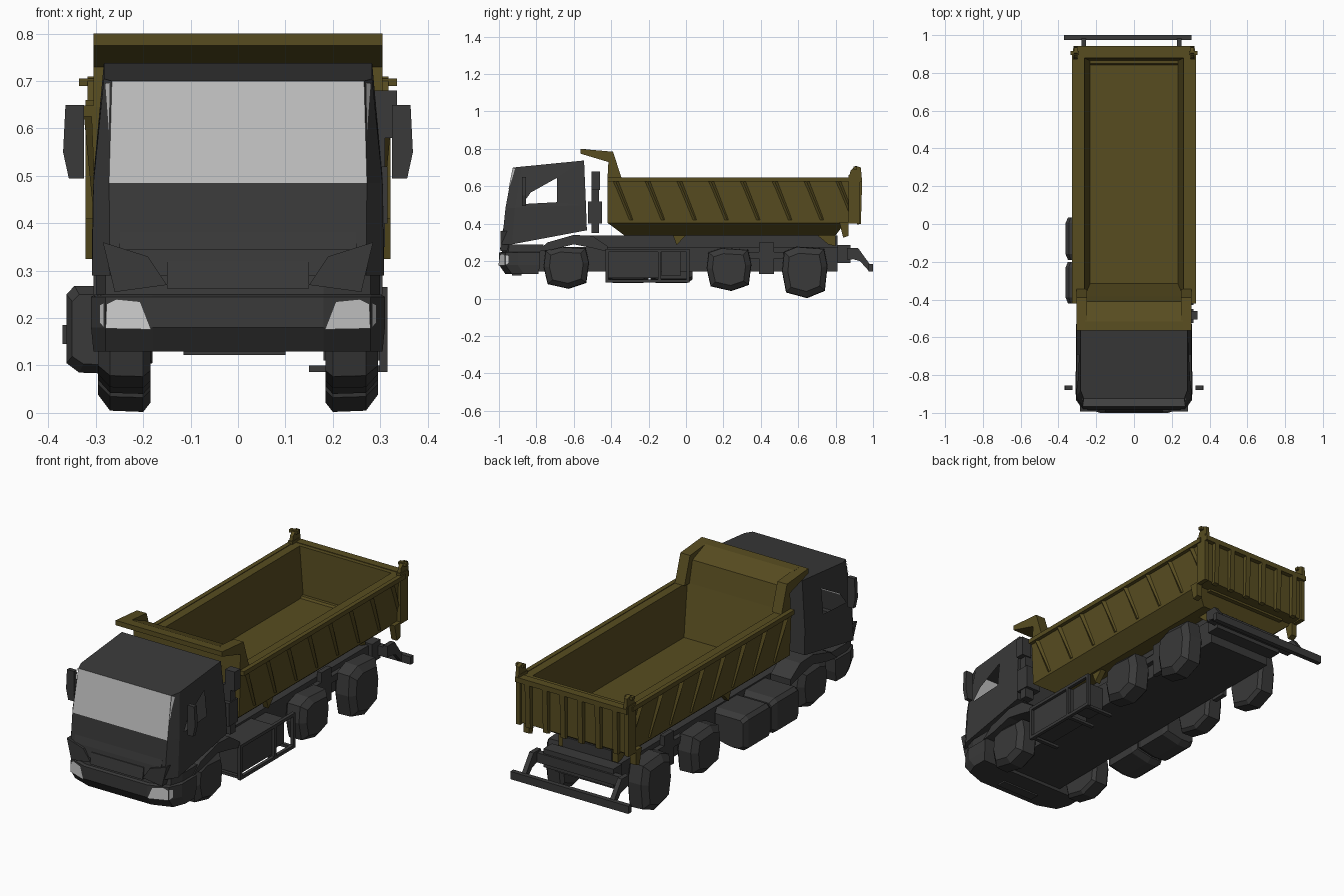
import bpy, bmesh, math
from mathutils import Vector

if "Cube" in bpy.data.objects:
    bpy.data.objects.remove(bpy.data.objects["Cube"])


def material(name, rgb):
    m = bpy.data.materials.new(name)
    m.diffuse_color = (*rgb, 1)
    m.use_nodes = True
    m.node_tree.nodes["Principled BSDF"].inputs["Base Color"].default_value = m.diffuse_color
    return m


DARK = material("dark grey", (0.041, 0.041, 0.041))
OLIVE = material("olive", (0.096, 0.073, 0.0145))
GLASS = material("window glass", (0.52, 0.52, 0.52))
LAMP = material("lamp", (0.62, 0.62, 0.62))


def mesh(name, mats, verts, faces, slots=None, recalc=True):
    bm = bmesh.new()
    vs = [bm.verts.new(v) for v in verts]
    for i, f in enumerate(faces):
        face = bm.faces.new([vs[k] for k in f])
        face.material_index = slots.get(i, 0) if slots else 0
    if recalc:
        bmesh.ops.recalc_face_normals(bm, faces=bm.faces)
    me = bpy.data.meshes.new(name)
    bm.to_mesh(me)
    bm.free()
    for m in mats:
        me.materials.append(m)
    ob = bpy.data.objects.new(name, me)
    bpy.context.collection.objects.link(ob)
    return ob


def loft(name, mat, rings):
    """Skin a list of equal-length rings and cap both ends."""
    n = len(rings[0])
    verts = [p for r in rings for p in r]
    faces = [list(range(n)), list(range(len(verts) - n, len(verts)))]
    for k in range(len(rings) - 1):
        for i in range(n):
            j = (i + 1) % n
            faces.append([k * n + i, k * n + j, (k + 1) * n + j, (k + 1) * n + i])
    return mesh(name, [mat], verts, faces)


def prism(name, mat, yz, x0, x1):
    return loft(name, mat, [[(x, y, z) for y, z in yz] for x in (x0, x1)])


def box(name, mat, x0, x1, y0, y1, z0, z1):
    return prism(name, mat, [(y0, z0), (y1, z0), (y1, z1), (y0, z1)], x0, x1)


def plate(name, mat, pts, s):
    """Thin single-face decal, mirrored for the left side."""
    order = list(range(len(pts)))
    mesh(name, [mat], [(s * p[0], p[1], p[2]) for p in pts], [order if s > 0 else order[::-1]], recalc=False)


def rect(x, y0, y1, z):
    return [(-x, y0, z), (x, y0, z), (x, y1, z), (-x, y1, z)]


SIDES = (("left", -1), ("right", 1))

# cab shell: rings of (x, y, z) for front corner, side corner, back corner
half = [
    [(.27, -.985, .29), (.308, -.93, .29), (.308, -.53, .365)],
    [(.272, -.965, .485), (.305, -.915, .485), (.305, -.535, .50)],
    [(.266, -.925, .70), (.283, -.88, .705), (.283, -.545, .738)],
]
verts, faces, slots = [], [], {}
for ring in half:
    verts += ring + [(-x, y, z) for x, y, z in reversed(ring)]
for k in range(2):
    for i in range(6):
        j = (i + 1) % 6
        quad = [k * 6 + i, k * 6 + j, k * 6 + 6 + j, k * 6 + 6 + i]
        if k == 1 and i in (1, 3):
            # open side window inside the upper door panel
            s = 1 if i == 1 else -1
            win = [(-.875, .505), (-.69, .515), (-.69, .645), (-.83, .567)]
            if s < 0:
                win = [win[1], win[0], win[3], win[2]]
            b = len(verts)
            verts += [(s * (.305 - .022 * (z - .49) / .23), y, z) for y, z in win]
            for a in range(4):
                c = (a + 1) % 4
                faces.append([quad[a], quad[c], b + c, b + a])
        else:
            if k == 1 and i == 5:
                slots[len(faces)] = 1
            faces.append(quad)
faces += [list(range(6)), list(range(12, 18))]
mesh("cab", [DARK, GLASS], verts, faces, slots)


# bumper and grille
def nose(z, f, s, back):
    r = [(.18, -1 + f, z), (.28, -.965 + f, z), (.31 - s, -.90 + f, z), (.31 - s, back, z)]
    return r + [(-x, y, w) for x, y, w in reversed(r)]


loft("bumper", DARK, [nose(.13, .035, .005, -.79), nose(.18, 0, 0, -.78), nose(.245, 0, 0, -.78),
                      nose(.25, .015, .01, -.78), nose(.29, .02, .01, -.76)])
prism("grille_bar", DARK, [(-.995, .262), (-.96, .262), (-.96, .325), (-.985, .32)], -.15, .15)
prism("hood_ledge", DARK, [(-.984, .345), (-.95, .345), (-.95, .385), (-.975, .385)], -.25, .25)
for side, s in SIDES:
    # slanted grille cheek
    loft(side + "_grille_cheek", DARK,
         [[(s * x, y, z) for x, z in ((.15, .27), (.26, .255), (.285, .36), (.19, .33))] for y in (-.992, -.94)])
    # headlight plates on the slanted bumper corner
    d = Vector((.33, -.944, 0)) * .004
    pts = [Vector((x, -1 + .35 * (x - .18), z)) + d for x, z in
           ((.182, .176), (.278, .178), (.276, .23), (.255, .24), (.205, .235))]
    plate(side + "_headlight", LAMP, pts, s)
    plate(side + "_headlight_side", LAMP,
          [(.283, -.966, .18), (.292, -.948, .19), (.292, -.948, .228), (.283, -.966, .232)], s)
    # windscreen wrapping round the pillar
    plate(side + "_windscreen_corner", GLASS,
          [(.272, -.951, .575), (.281, -.912, .695), (.2695, -.927, .697)], s)
    # mirror
    loft(side + "_mirror", DARK, [[(s * x, y, z) for x, z in
         ((.325, .495), (.357, .495), (.369, .55), (.364, .65), (.325, .65))] for y in (-.878, -.856)])
    # front wheel arch
    prism(side + "_front_fender", DARK,
          [(-.80, .25), (-.74, .30), (-.60, .34), (-.50, .335), (-.42, .28), (-.42, .25),
           (-.50, .27), (-.60, .29), (-.72, .26)], s * .19, s * .305)

# chassis with a narrower raised deck
box("front_frame", DARK, -.18, .18, -.80, -.53, .145, .275)
deck = [(.18, .145), (.18, .275), (.14, .275), (.14, .338)]
deck += [(-x, z) for x, z in reversed(deck)]
loft("frame", DARK, [[(x, y, z) for x, z in deck] for y in (-.53, .81)])
box("front_crossbar", DARK, -.115, .10, -.93, -.88, .122, .13)
box("rear_frame", DARK, -.20, .20, .81, .88, .19, .285)

# blocky wheels and axle stubs
TYRE = [(-.92, .80), (-.35, 1), (.85, .92), (1, .25), (.88, -.72), (.10, -1), (-.82, -.78), (-1, .05)]
for label, y, zc, r, h in (("front", -.64, .165, .122, .113), ("middle", .23, .155, .12, .115),
                           ("rear", .635, .14, .122, .138)):
    for side, s in SIDES:
        loft(side + "_" + label + "_wheel", DARK,
             [[(s * x, y + r * k * a, zc + h * k * b) for a, b in TYRE]
              for x, k in ((.185, .86), (.20, 1), (.27, .98), (.295, .74))])
for side, s in SIDES:
    box(side + "_leaf_spring", DARK, s * .18, s * .205, .30, .57, .215, .25)
    box(side + "_spring_seat", DARK, s * .18, s * .205, .39, .47, .13, .30)

# fuel tanks on the left
tank = [(-.18, .105), (-.28, .083), (-.335, .085), (-.362, .105), (-.362, .25), (-.345, .268), (-.18, .268)]
for i, (a, b) in enumerate(((-.42, -.20), (-.19, .035))):
    c = (-.26, .176)
    small = [(c[0] + (x - c[0]) * .88, c[1] + (z - c[1]) * .8) for x, z in tank]
    loft("tank_%d" % (i + 1), DARK, [[(x, y, z) for x, z in ring] for y, ring in
         ((a, small), (a + .03, tank), (b - .03, tank), (b, small))])

# battery boxes and side guard on the right
box("battery_box", DARK, .18, .30, -.42, -.15, .11, .265)
box("air_tank_box", DARK, .18, .285, -.13, -.03, .12, .25)
for z in (.086, .25):
    box("guard_rail", DARK, .298, .315, -.43, .02, z, z + .016)
for y in (-.43, -.15, .004):
    box("guard_post", DARK, .298, .315, y, y + .016, .086, .266)
for y in (-.42, -.15, -.01):
    box("guard_foot", DARK, .15, .30, y, y + .02, .086, .10)

# intake stack behind the cab
box("intake_pipe", DARK, .26, .31, -.505, -.465, .35, .60)
box("intake_head", DARK, .28, .335, -.505, -.46, .58, .68)
box("intake_filter", DARK, .23, .315, -.525, -.45, .40, .52)

# dump body shell with its closed tailgate
loft("dump_body", OLIVE, [
    rect(.22, -.33, .80, .338), rect(.30, -.42, .85, .405), rect(.30, -.42, .918, .408),
    rect(.31, -.42, .918, .645), rect(.262, -.385, .878, .645), rect(.232, -.315, .865, .395)])
canopy = [(-.565, .80), (-.515, .797), (-.41, .755), (-.385, .645), (-.42, .64), (-.415, .73), (-.565, .775)]
prism("canopy_plate", OLIVE, canopy, -.26, .26)
cheek = [(-.565, .80), (-.39, .785), (-.345, .645), (-.42, .64), (-.415, .73), (-.565, .775)]
for side, s in SIDES:
    prism(side + "_canopy_cheek", OLIVE, cheek, s * .25, s * .305)
    box(side + "_top_rail", OLIVE, s * .305, s * .328, -.42, .90, .625, .648)
    # slanted wedge ribs
    for i in range(8):
        y = -.375 + i * .17
        rib = [(s * .308, y - .015, .625), (s * .325, y, .625), (s * .308, y + .015, .625)]
        foot = [(s * .298, y + .065, .42), (s * .305, y + .085, .42), (s * .298, y + .095, .42)]
        loft(side + "_rib", OLIVE, [rib, foot])
    prism(side + "_body_bracket", OLIVE, [(-.07, .34), (0, .34), (-.05, .285)], s * .18, s * .21)
    # rear corner parts
    box(side + "_gate_post", OLIVE, s * .298, s * .322, .87, .93, .40, .66)
    prism(side + "_gate_hook", OLIVE, [(.87, .64), (.94, .64), (.935, .70), (.905, .71), (.88, .685)],
          s * .30, s * .318)
    box(side + "_hook_pin", OLIVE, s * .29, s * .335, .895, .915, .69, .705)
    prism(side + "_gate_latch", OLIVE, [(.82, .41), (.87, .41), (.87, .335), (.84, .325)], s * .29, s * .322)
    prism(side + "_hinge_arm", OLIVE, [(.70, .34), (.80, .34), (.80, .28), (.76, .29)], s * .14, s * .17)

# tailgate rails and ribs
box("tailgate_top_rail", OLIVE, -.32, .32, .90, .942, .622, .648)
for i in range(6):
    x = -.25 + i * .10
    prism("tailgate_rib", OLIVE, [(.915, .395), (.935, .40), (.942, .63), (.915, .63)], x - .014, x + .014)

# rear underrun bar
box("underrun_bar", DARK, -.37, .305, .975, 1.0, .145, .185)
for x in (-.265, .24):
    prism("underrun_arm", DARK, [(.86, .27), (.92, .27), (.985, .18), (.975, .15), (.93, .20), (.86, .22)],
          x - .012, x + .012)
box("underrun_mount", DARK, -.27, .25, .86, .89, .21, .26)
